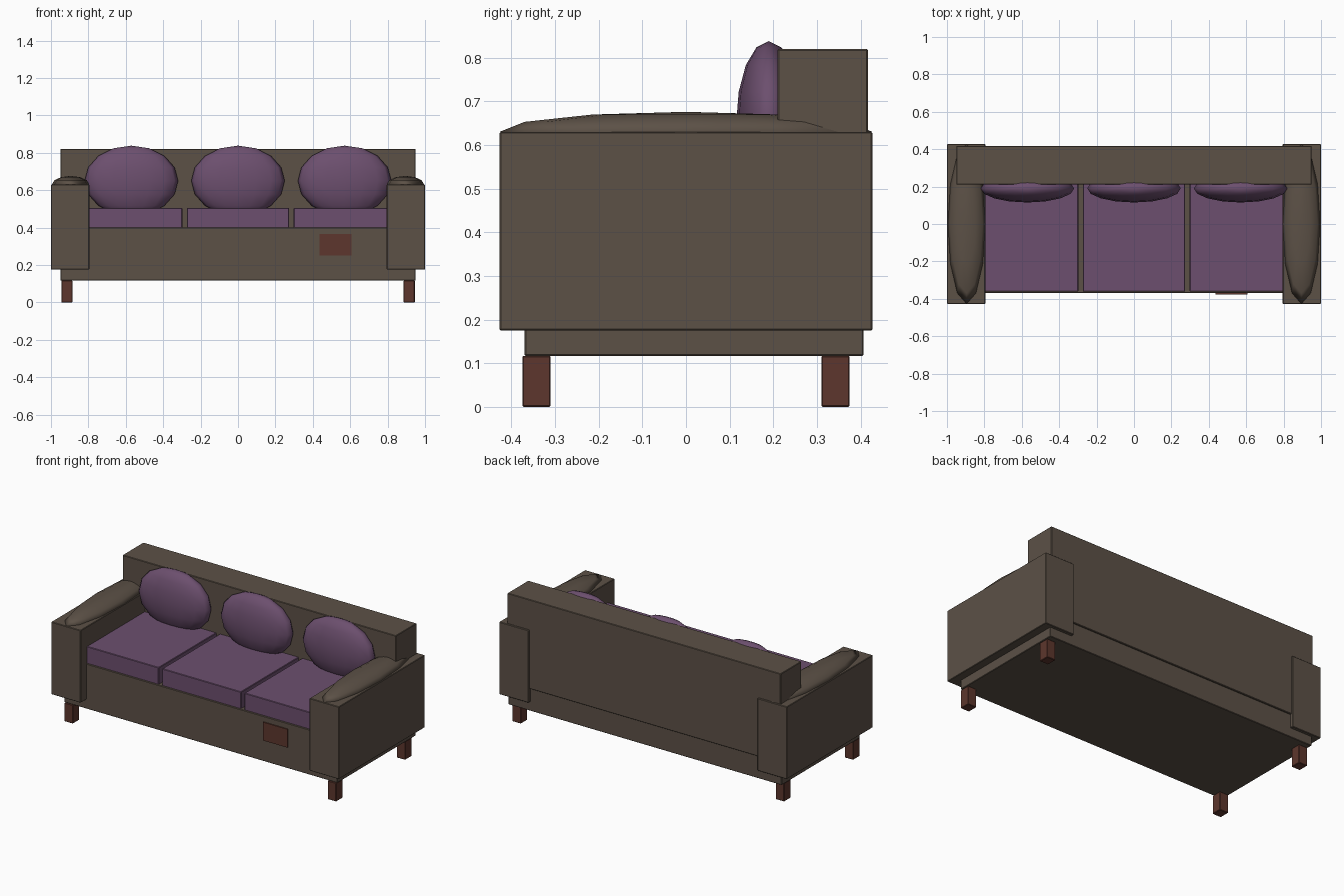
import bpy
from mathutils import Matrix

if "Cube" in bpy.data.objects:
    bpy.data.objects.remove(bpy.data.objects["Cube"])


def material(name, rgb):
    m = bpy.data.materials.new(name)
    m.diffuse_color = (*rgb, 1)
    m.use_nodes = True
    m.node_tree.nodes["Principled BSDF"].inputs["Base Color"].default_value = m.diffuse_color
    return m


BROWN = material("brown upholstery", (0.107, 0.082, 0.062))
PURPLE = material("purple fabric", (0.150, 0.078, 0.156))
WOOD = material("red wood", (0.110, 0.037, 0.026))


def box(name, x, y, z, mat, bevel=0.003):
    """Box from (min, max) ranges, with slightly softened edges."""
    bpy.ops.mesh.primitive_cube_add(size=1)
    o = bpy.context.object
    o.name = name
    o.data.transform(Matrix.Diagonal((x[1] - x[0], y[1] - y[0], z[1] - z[0], 1)))
    o.location = [(r[0] + r[1]) / 2 for r in (x, y, z)]
    o.data.materials.append(mat)
    if bevel:
        b = o.modifiers.new("soft edges", 'BEVEL')
        b.width = bevel
        b.segments = 1
    return o


def ellipsoid(name, centre, radii, segments, rings, mat):
    bpy.ops.mesh.primitive_uv_sphere_add(segments=segments, ring_count=rings, radius=1)
    o = bpy.context.object
    o.name = name
    o.data.transform(Matrix.Diagonal((*radii, 1)))
    o.location = centre
    o.data.materials.append(mat)
    bpy.ops.object.shade_smooth()
    return o


# Frame and backrest
box("base", (-0.95, 0.95), (-0.37, 0.407), (0.117, 0.40), BROWN)
box("backrest", (-0.95, 0.95), (0.21, 0.417), (0.26, 0.82), BROWN)

# Arms with padded tops, and legs
for side, s in (("left", -1), ("right", 1)):
    box(side + "_arm", sorted((s * 0.795, s)), (-0.427, 0.427), (0.175, 0.63), BROWN)
    ellipsoid(side + "_arm_pad", (s * 0.895, 0, 0.63), (0.1, 0.427, 0.046), 12, 6, BROWN)
    for end, y in (("front", (-0.375, -0.31)), ("back", (0.31, 0.375))):
        box(f"{end}_{side}_leg", sorted((s * 0.885, s * 0.945)), y, (0, 0.117), WOOD)

# Seat cushions and round back pillows
for name, x, px in (("left", (-0.82, -0.298), -0.57),
                    ("middle", (-0.274, 0.274), 0),
                    ("right", (0.298, 0.82), 0.57)):
    box(name + "_seat_cushion", x, (-0.362, 0.22), (0.39, 0.505), PURPLE)
    ellipsoid(name + "_pillow", (px, 0.19, 0.65), (0.25, 0.075, 0.188), 16, 8, PURPLE)

# Small plate on the front of the base
box("front_plate", (0.437, 0.607), (-0.377, -0.369), (0.25, 0.365), WOOD, 0)
